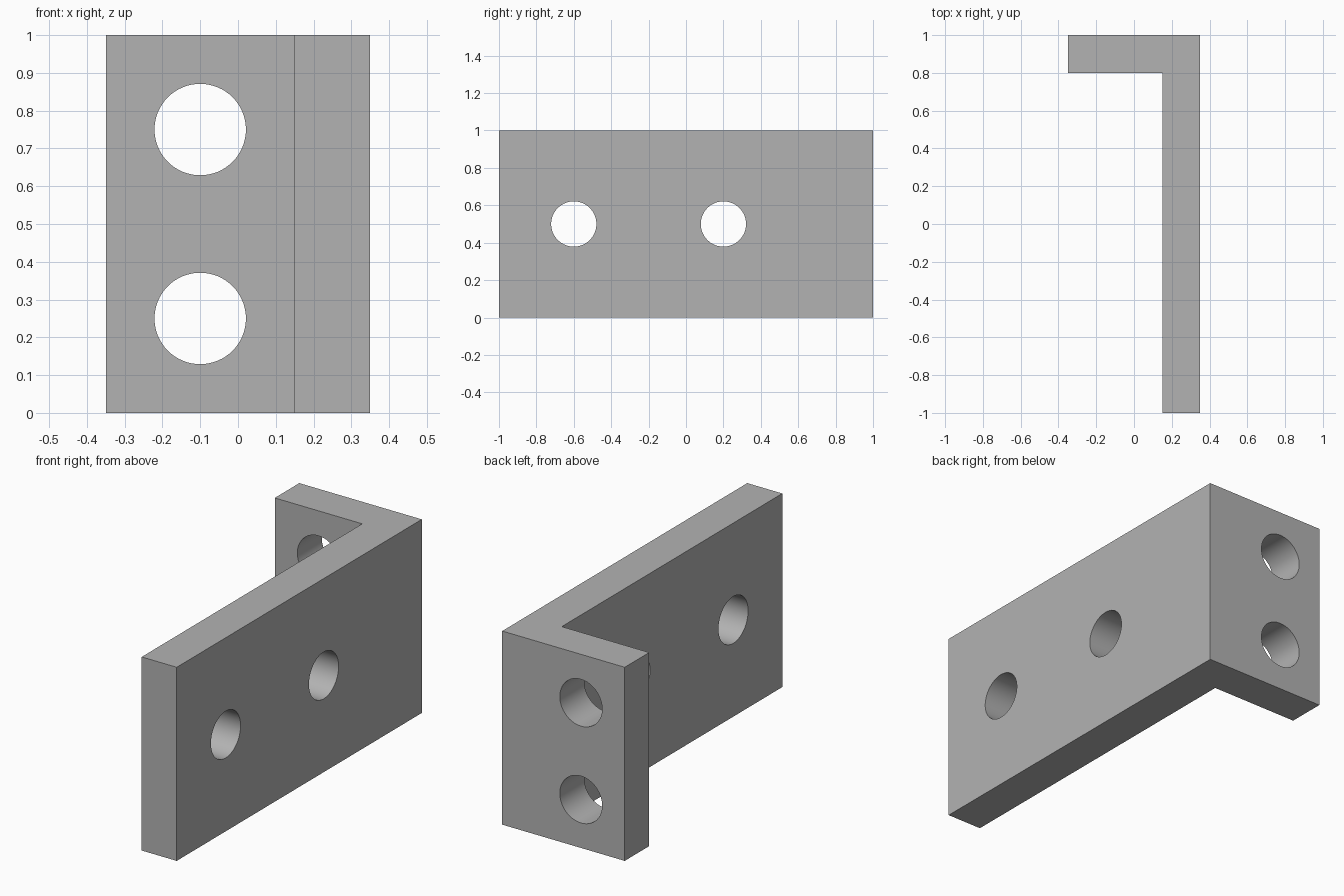
import bpy
import bmesh
import math
from mathutils import Matrix, Vector

cube = bpy.data.objects.get("Cube")
if cube:
    bpy.data.objects.remove(cube, do_unlink=True)

HEIGHT = 1.0
HOLE_RADIUS = 0.121

# Single grey finish
grey = bpy.data.materials.new("plain grey")
grey.use_nodes = True
colour = (0.45, 0.45, 0.45, 1)
grey.diffuse_color = colour
grey.node_tree.nodes["Principled BSDF"].inputs["Base Color"].default_value = colour


def new_object(name, bm):
    bmesh.ops.recalc_face_normals(bm, faces=bm.faces)
    mesh = bpy.data.meshes.new(name)
    bm.to_mesh(mesh)
    bm.free()
    mesh.materials.append(grey)
    obj = bpy.data.objects.new(name, mesh)
    bpy.context.collection.objects.link(obj)
    return obj


# L-shaped plan extruded upwards
profile = [(-0.35, 1), (-0.35, 0.8), (0.15, 0.8), (0.15, -1), (0.35, -1), (0.35, 1)]
bm = bmesh.new()
base = bm.faces.new([bm.verts.new((x, y, 0)) for x, y in profile])
top = bmesh.ops.extrude_face_region(bm, geom=[base])["geom"]
bmesh.ops.translate(bm, vec=(0, 0, HEIGHT),
                    verts=[v for v in top if isinstance(v, bmesh.types.BMVert)])
bracket = new_object("angle_bracket", bm)

# Bolt holes: two through the long plate, two through the short flange
holes = [((0.25, y, 0.5), "Y") for y in (-0.6, 0.2)]
holes += [((-0.1, 0.9, z), "X") for z in (0.25, 0.75)]
bm = bmesh.new()
for centre, axis in holes:
    bmesh.ops.create_cone(
        bm, cap_ends=True, segments=64, radius1=HOLE_RADIUS, radius2=HOLE_RADIUS,
        depth=0.4,
        matrix=Matrix.Translation(Vector(centre)) @ Matrix.Rotation(math.pi / 2, 4, axis))
cutter = new_object("hole_cutter", bm)

# Cut the holes, then drop the cutter
cut = bracket.modifiers.new("bolt holes", "BOOLEAN")
cut.operation = "DIFFERENCE"
cut.solver = "EXACT"
cut.object = cutter
bpy.ops.object.select_all(action="DESELECT")
bpy.context.view_layer.objects.active = bracket
bracket.select_set(True)
bpy.ops.object.modifier_apply(modifier=cut.name)
bpy.data.objects.remove(cutter, do_unlink=True)

# Smooth hole walls, crisp plate edges
bpy.ops.object.shade_smooth_by_angle(angle=math.radians(30))
